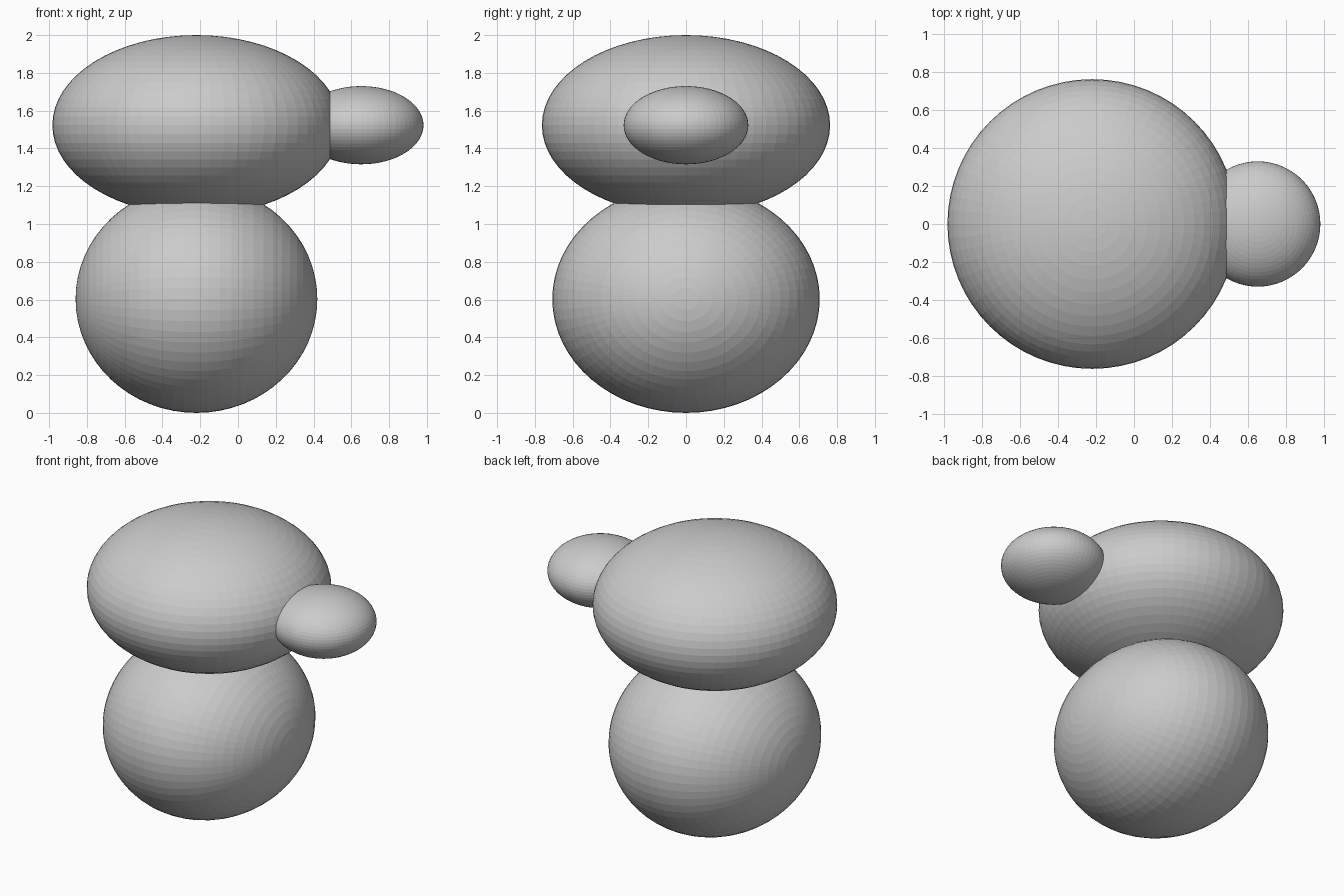
import bpy
import math

if "Cube" in bpy.data.objects:
    bpy.data.objects.remove(bpy.data.objects["Cube"])

# One plain grey for the whole model
grey = bpy.data.materials.new("plain grey")
grey.diffuse_color = (0.6, 0.6, 0.6, 1.0)
grey.use_nodes = True
grey.node_tree.nodes["Principled BSDF"].inputs["Base Color"].default_value = grey.diffuse_color


def ellipsoid(name, centre, radii, pole_along_x=False):
    """Flat-faced UV sphere stretched to the three given radii (x, y, z)."""
    bpy.ops.mesh.primitive_uv_sphere_add(segments=64, ring_count=32, radius=1)
    ob = bpy.context.object
    ob.name = name
    if pole_along_x:
        ob.rotation_euler = (0, math.pi / 2, 0)
        bpy.ops.object.transform_apply(location=False, rotation=True, scale=False)
    ob.scale = radii
    ob.location = centre
    bpy.ops.object.transform_apply(location=True, rotation=False, scale=True)
    ob.data.materials.append(grey)
    bpy.ops.object.shade_flat()
    return ob


# Rounded body standing on the ground, poles facing sideways
ellipsoid("body", (-0.22, 0, 0.603), (0.64, 0.708, 0.603), pole_along_x=True)
# Wide flattened head overlapping the top of the body
ellipsoid("head", (-0.22, 0, 1.523), (0.763, 0.763, 0.477))
# Snout on the right side of the head
ellipsoid("snout", (0.652, 0, 1.523), (0.33, 0.33, 0.207))
